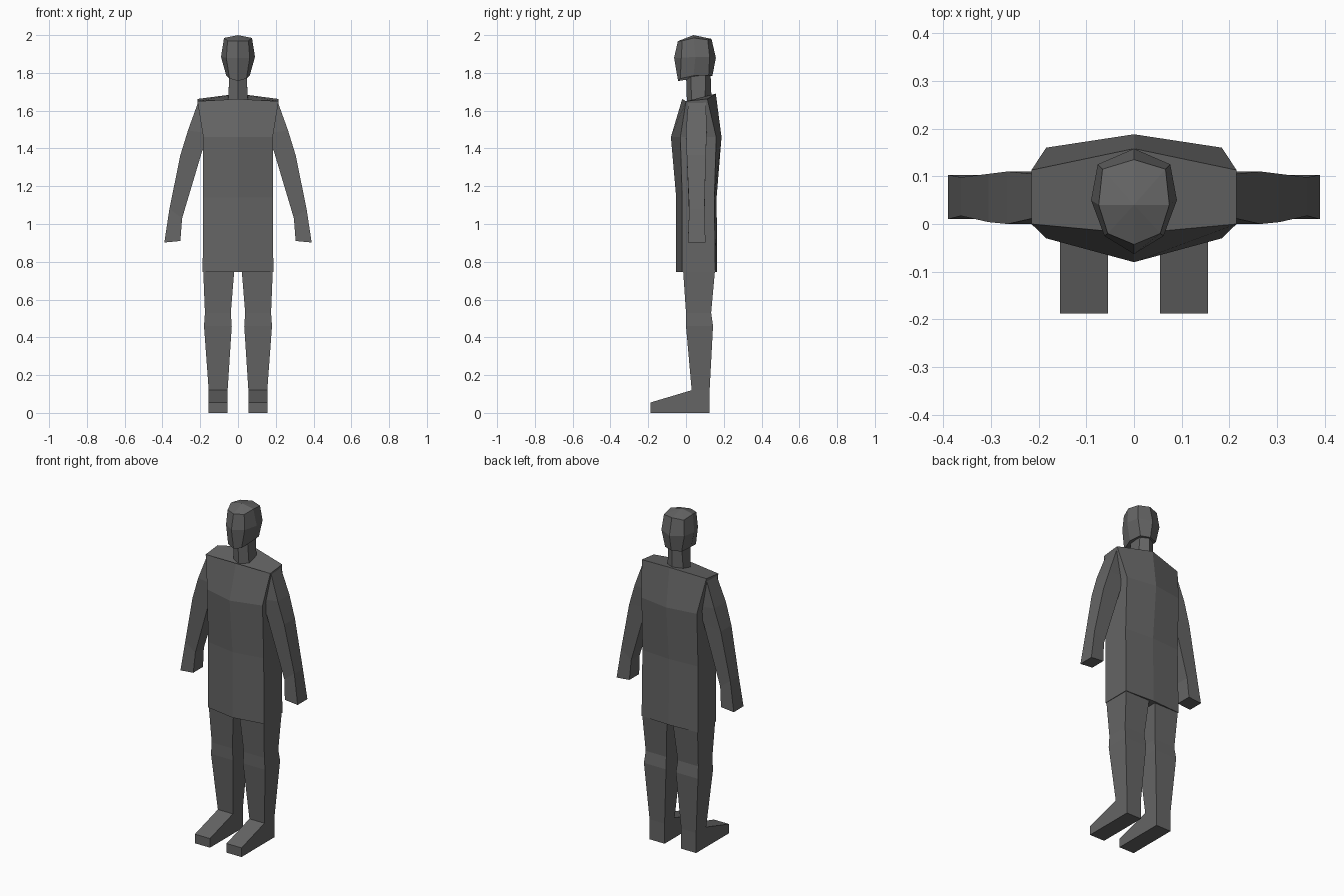
import bpy, bmesh

if "Cube" in bpy.data.objects:
    bpy.data.objects.remove(bpy.data.objects["Cube"])

grey = bpy.data.materials.new("dark grey")
grey.diffuse_color = (0.13, 0.13, 0.13, 1)
grey.use_nodes = True
grey.node_tree.nodes["Principled BSDF"].inputs["Base Color"].default_value = grey.diffuse_color


def loft(name, rings, peak=None):
    """Skin a stack of point rings; cap the ends, the top optionally as a fan."""
    bm = bmesh.new()
    rows = [[bm.verts.new(p) for p in r] for r in rings]
    n = len(rows[0])
    for a, b in zip(rows, rows[1:]):
        for i in range(n):
            j = (i + 1) % n
            bm.faces.new((a[i], a[j], b[j], b[i]))
    bm.faces.new(rows[0][::-1])
    if peak:
        tip = bm.verts.new(peak)
        for i in range(n):
            bm.faces.new((rows[-1][i], rows[-1][(i + 1) % n], tip))
    else:
        bm.faces.new(rows[-1])
    bmesh.ops.recalc_face_normals(bm, faces=bm.faces)
    me = bpy.data.meshes.new(name)
    bm.to_mesh(me)
    bm.free()
    me.materials.append(grey)
    ob = bpy.data.objects.new(name, me)
    bpy.context.collection.objects.link(ob)
    return ob


def mirrored(name, rings):
    """Make a left and a right copy."""
    for side, s in (("left", 1), ("right", -1)):
        loft(f"{side}_{name}", [[(s * x, y, z) for x, y, z in r] for r in rings])


def symmetric(half):
    """Close a half ring (front centre to back centre) across x = 0."""
    return half + [(-x, y, z) for x, y, z in half[-2:0:-1]]


# Tunic: half width, centre front, corner front, corner back, centre back, z
tunic = []
for w, cf, f, b, cb, z in ((.187, -.052, -.02, .155, .165, .745),
                           (.185, -.052, -.02, .15, .162, 1.14),
                           (.184, -.08, -.03, .16, .188, 1.46)):
    tunic.append(symmetric([(0, cf, z), (w, f, z), (w, b, z), (0, cb, z)]))
tunic.append(symmetric([(0, -.02, 1.662), (.215, 0, 1.65),
                        (.215, .113, 1.662), (0, .158, 1.69)]))
loft("tunic", tunic)

# Arms: inner x, inner z, outer x, outer z, front y, back y
mirrored("arm", [[(xi, f, zi), (xo, f, zo), (xo, b, zo), (xi, b, zi)]
                 for xi, zi, xo, zo, f, b in (
                     (.305, .91, .39, .902, .01, .103),
                     (.296, 1.03, .363, 1.08, .017, .098),
                     (.19, 1.385, .305, 1.365, .004, .105),
                     (.15, 1.48, .265, 1.495, 0, .11),
                     (.15, 1.6, .212, 1.642, .012, .105))])

# Legs: inner x, outer x, front y, back y, z
mirrored("leg", [[(xi, f, z), (xo, f, z), (xo, b, z), (xi, b, z)]
                 for xi, xo, f, b, z in (
                     (.055, .155, .03, .125, .12),
                     (.033, .18, .0, .143, .46),
                     (.038, .175, .0, .133, .53),
                     (.02, .184, -.015, .153, .75),
                     (.02, .184, -.015, .153, .80))])

# Feet: side profile swept across the width
side_profile = [(-.188, 0), (.125, 0), (.125, .12), (.03, .12), (-.188, .055)]
mirrored("foot", [[(x, y, z) for y, z in side_profile] for x in (.055, .155)])

# Neck
loft("neck", [symmetric([(0, .005, 1.64), (.053, .03, 1.64), (.053, .1, 1.65), (0, .135, 1.66)]),
              symmetric([(0, 0, 1.8), (.045, .025, 1.8), (.045, .105, 1.8), (0, .13, 1.8)])])

# Head: jaw, temples and crown
loft("head", [
    symmetric([(0, -.042, 1.757), (.045, -.03, 1.77), (.062, .04, 1.785),
               (.055, .12, 1.785), (0, .14, 1.785)]),
    symmetric([(0, -.063, 1.88), (.062, -.025, 1.88), (.09, .05, 1.885),
               (.076, .125, 1.885), (0, .158, 1.88)]),
    symmetric([(0, -.043, 1.968), (.055, -.02, 1.97), (.074, .04, 1.985),
               (.066, .115, 1.975), (0, .135, 1.98)])], peak=(0, .04, 2.0))
